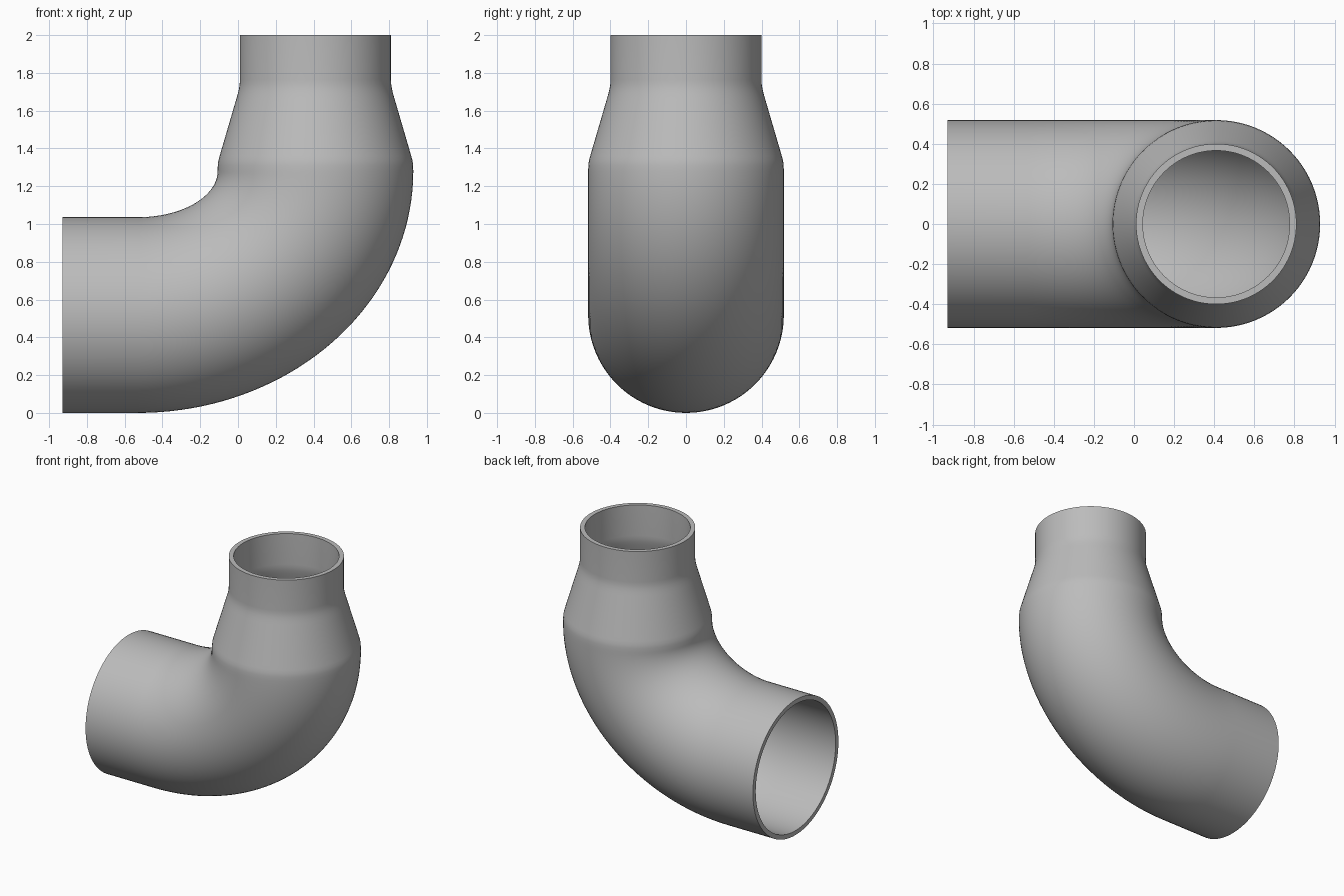
import bpy, bmesh, math
from mathutils import Vector

if "Cube" in bpy.data.objects:
    bpy.data.objects.remove(bpy.data.objects["Cube"])

SIDES, BEND_STEPS = 96, 40
R, WALL = 0.518, 0.034
START_X, BEND_X, BEND_Z, OUT_X = -0.93, -0.53, 1.28, 0.41

# Stations along the pipe: centre x, centre z, turn angle, outer radius
stations = [(START_X, R, 0, R)]
for i in range(BEND_STEPS + 1):
    t = math.pi / 2 * i / BEND_STEPS
    stations.append((BEND_X + (OUT_X - BEND_X) * math.sin(t),
                     BEND_Z - (BEND_Z - R) * math.cos(t), t, R))

# Reducing cone with softened shoulders, then the straight spigot
reducer = [(1.31, 0.517), (1.335, 0.514), (1.36, 0.507), (1.385, 0.5),
           (1.665, 0.418), (1.69, 0.411), (1.715, 0.405), (1.74, 0.401),
           (1.765, 0.4), (2.0, 0.4)]
stations += [(OUT_X, z, math.pi / 2, r) for z, r in reducer]


def add_ring(bm, station, inset):
    x, z, turn, r = station
    centre = Vector((x, 0, z))
    across = Vector((math.sin(turn), 0, -math.cos(turn)))
    side = Vector((0, 1, 0))
    ring = []
    for k in range(SIDES):
        a = math.tau * k / SIDES
        ring.append(bm.verts.new(
            centre + (across * math.cos(a) + side * math.sin(a)) * (r - inset)))
    return ring


# Outer skin forward, inner bore back, closed by the two end rims
bm = bmesh.new()
rings = [add_ring(bm, s, 0) for s in stations]
rings += [add_ring(bm, s, WALL) for s in reversed(stations)]
for a, b in zip(rings, rings[1:] + rings[:1]):
    for k in range(SIDES):
        n = (k + 1) % SIDES
        bm.faces.new((a[k], a[n], b[n], b[k]))
bmesh.ops.recalc_face_normals(bm, faces=bm.faces)

mesh = bpy.data.meshes.new("reducing_elbow_pipe")
bm.to_mesh(mesh)
bm.free()
pipe = bpy.data.objects.new("reducing_elbow_pipe", mesh)
bpy.context.collection.objects.link(pipe)

# Plain grey material
grey = bpy.data.materials.new("plain_grey")
grey.use_nodes = True
colour = (0.5, 0.5, 0.5, 1)
grey.diffuse_color = colour
grey.node_tree.nodes["Principled BSDF"].inputs["Base Color"].default_value = colour
mesh.materials.append(grey)

# Smooth walls, crisp rims
bpy.ops.object.select_all(action="DESELECT")
pipe.select_set(True)
bpy.context.view_layer.objects.active = pipe
bpy.ops.object.shade_smooth_by_angle(angle=math.radians(35))
